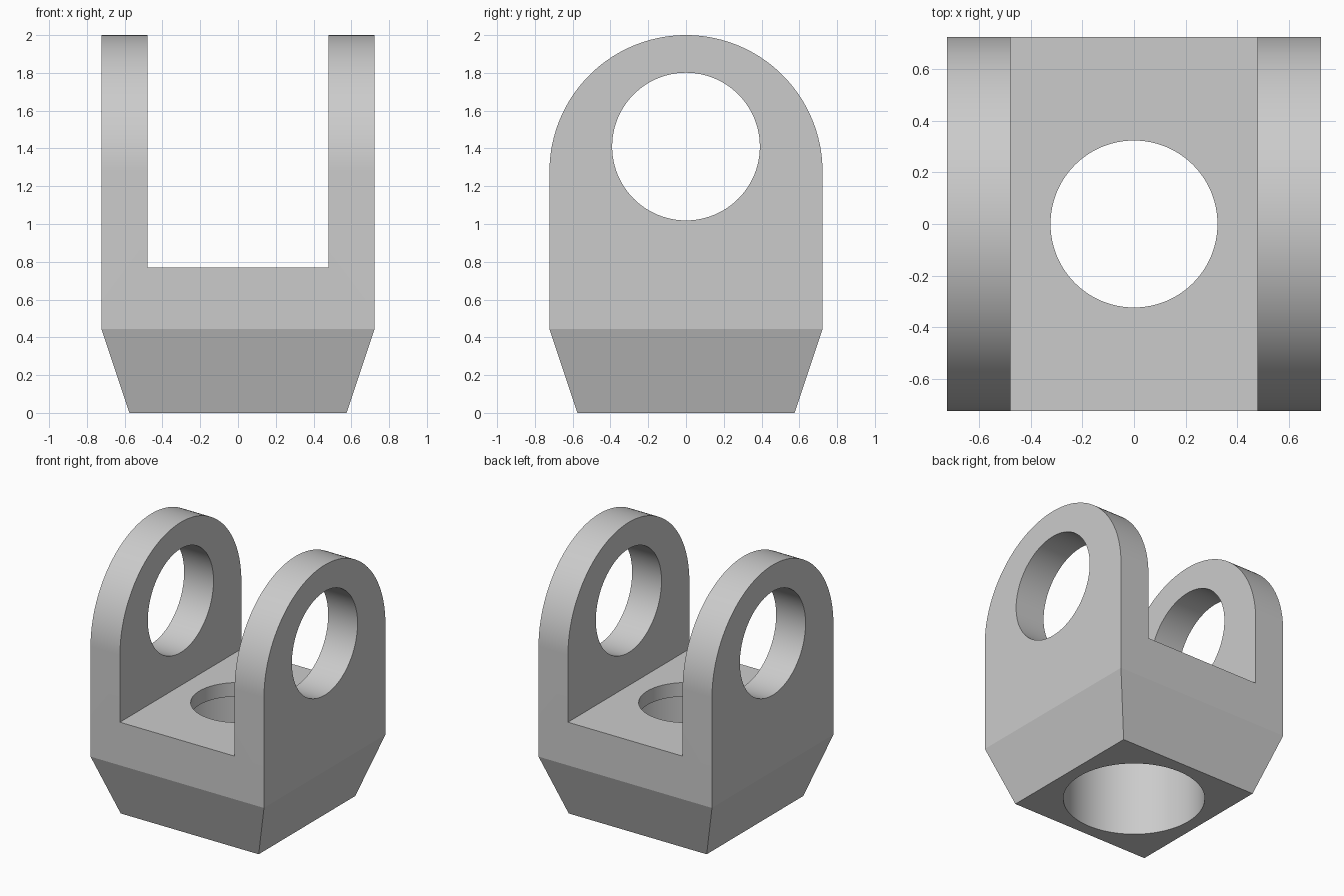
import bpy, bmesh
from math import pi, sin, cos, radians
from mathutils import Matrix

if "Cube" in bpy.data.objects:
    bpy.data.objects.remove(bpy.data.objects["Cube"], do_unlink=True)

HALF = 0.723        # half width and depth of the body
FOOT = 0.575        # half width of the tapered foot
SHOULDER = 0.445    # height where the taper starts
ARCH_Z = 2 - HALF   # centre of the rounded arm tops
FLOOR = 0.77        # bottom of the slot between the arms
ARM_IN = 0.478      # inner face of each arm

grey = bpy.data.materials.new("plain_grey")
grey.use_nodes = True
COLOUR = (0.6, 0.6, 0.6, 1)
grey.diffuse_color = COLOUR
grey.node_tree.nodes["Principled BSDF"].inputs["Base Color"].default_value = COLOUR


def add_object(name, bm):
    bmesh.ops.recalc_face_normals(bm, faces=bm.faces)
    mesh = bpy.data.meshes.new(name)
    bm.to_mesh(mesh)
    bm.free()
    mesh.materials.append(grey)
    obj = bpy.data.objects.new(name, mesh)
    bpy.context.collection.objects.link(obj)
    return obj


def cylinder(name, radius, depth, matrix):
    bm = bmesh.new()
    bmesh.ops.create_cone(bm, cap_ends=True, segments=96, radius1=radius,
                          radius2=radius, depth=depth, matrix=matrix)
    return add_object(name, bm)


def upright(name, radius, low, high):
    return cylinder(name, radius, high - low, Matrix.Translation((0, 0, (low + high) / 2)))


# Body: arched side profile extruded across x
bm = bmesh.new()
steps = 72
profile = [(-HALF, SHOULDER), (HALF, SHOULDER)]
profile += [(HALF * cos(pi * i / steps), ARCH_Z + HALF * sin(pi * i / steps))
            for i in range(steps + 1)]
side = bm.faces.new([bm.verts.new((-HALF, y, z)) for y, z in profile])
extruded = bmesh.ops.extrude_face_region(bm, geom=[side])["geom"]
bmesh.ops.translate(bm, vec=(2 * HALF, 0, 0),
                    verts=[v for v in extruded if isinstance(v, bmesh.types.BMVert)])

# Tapered foot: underside pulled down and narrowed
bm.faces.ensure_lookup_table()
under = [f for f in bm.faces if all(abs(v.co.z - SHOULDER) < 1e-4 for v in f.verts)]
foot = bmesh.ops.extrude_face_region(bm, geom=under)["geom"]
bmesh.ops.delete(bm, geom=[f for f in under if f.is_valid], context='FACES_ONLY')
for v in foot:
    if isinstance(v, bmesh.types.BMVert):
        v.co = (v.co.x * FOOT / HALF, v.co.y * FOOT / HALF, 0)
body = add_object("clevis_body", bm)

# Slot between the arms
bm = bmesh.new()
bmesh.ops.create_cube(bm, size=2, matrix=Matrix.Translation((0, 0, FLOOR + 1)
                      ) @ Matrix.Diagonal((ARM_IN, 1, 1, 1)))
slot = add_object("slot_cutter", bm)

# Cross pin hole, wide bore from below and narrower hole through the floor
pin = cylinder("pin_hole_cutter", 0.391, 2,
               Matrix.Translation((0, 0, 1.41)) @ Matrix.Rotation(radians(90), 4, 'Y'))
bore = upright("bore_cutter", 0.483, -0.2, 0.665)
hole = upright("floor_hole_cutter", 0.323, 0.5, 1)

bpy.context.view_layer.objects.active = body
for cutter in (slot, pin, bore, hole):
    cut = body.modifiers.new(cutter.name, 'BOOLEAN')
    cut.operation = 'DIFFERENCE'
    cut.solver = 'EXACT'
    cut.object = cutter
    bpy.ops.object.modifier_apply(modifier=cut.name)
    bpy.data.objects.remove(cutter, do_unlink=True)

# Smooth the curved walls, keep the edges crisp
bpy.ops.object.select_all(action='DESELECT')
body.select_set(True)
bpy.ops.object.shade_smooth_by_angle(angle=radians(15))
